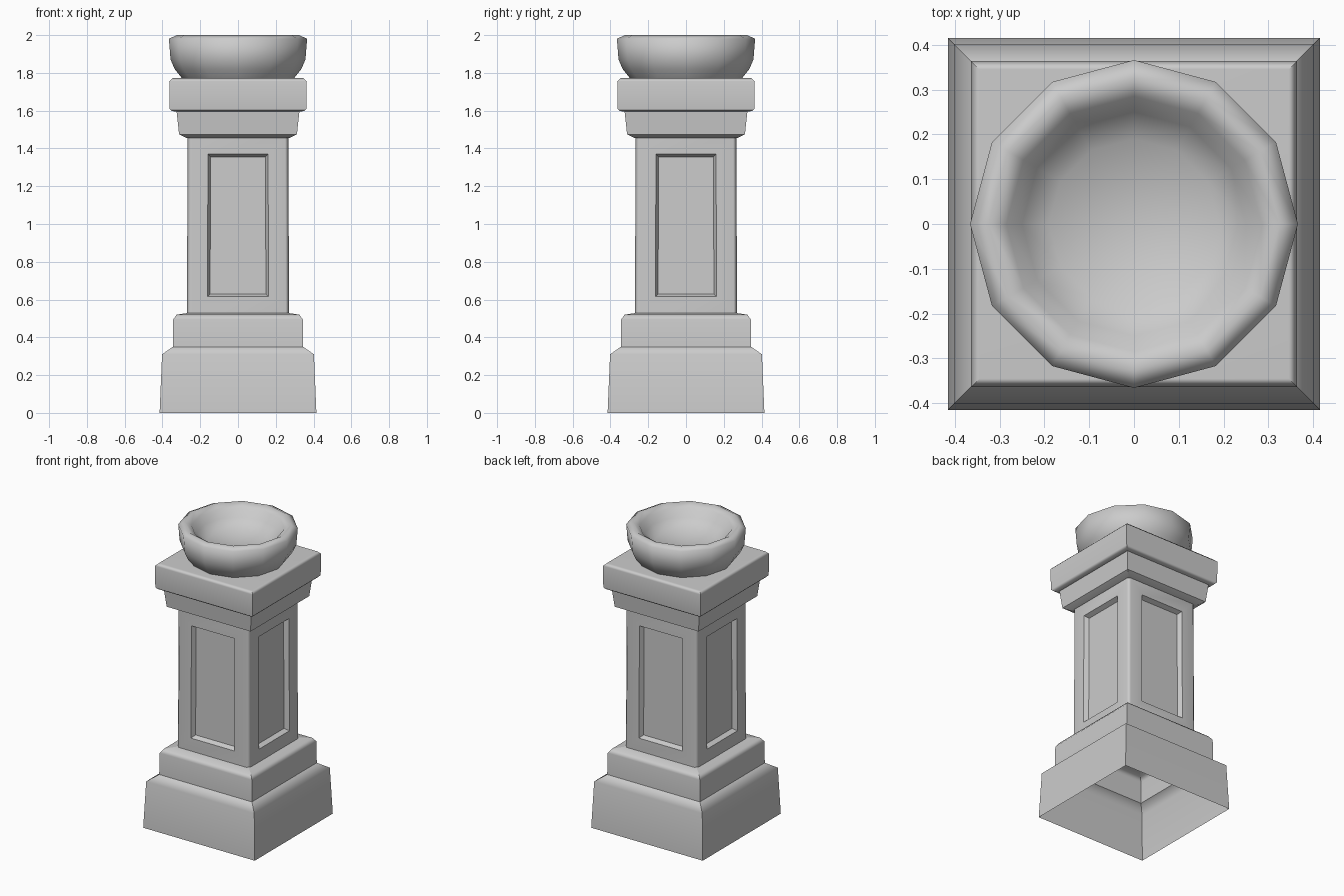
import bpy, bmesh, math

if "Cube" in bpy.data.objects:
    bpy.data.objects.remove(bpy.data.objects["Cube"])

stone = bpy.data.materials.new("grey stone")
stone.use_nodes = True
GREY = (0.6, 0.6, 0.6, 1)
stone.diffuse_color = GREY
stone.node_tree.nodes["Principled BSDF"].inputs["Base Color"].default_value = GREY


def finish(bm, name, angle, weighted=True):
    """Turn a bmesh into a softly shaded stone object."""
    bmesh.ops.remove_doubles(bm, verts=bm.verts, dist=0.0001)
    mesh = bpy.data.meshes.new(name)
    bm.to_mesh(mesh)
    bm.free()
    mesh.materials.append(stone)
    obj = bpy.data.objects.new(name, mesh)
    bpy.context.collection.objects.link(obj)
    bpy.ops.object.select_all(action='DESELECT')
    obj.select_set(True)
    bpy.context.view_layer.objects.active = obj
    bpy.ops.object.shade_smooth_by_angle(angle=math.radians(angle))
    if weighted:
        # Keep broad faces flat and let narrow bevels carry the gradient
        soft = obj.modifiers.new("soft bevels", 'WEIGHTED_NORMAL')
        soft.keep_sharp = True


def square(h):
    return [(-h, -h), (h, -h), (h, h), (-h, h)]


def chamfered_square(h, c=0.018):
    k = h - c
    return [(-k, -h), (k, -h), (h, -k), (h, k),
            (k, h), (-k, h), (-h, k), (-h, -k)]


def ngon(r, n=12):
    return [(r * math.cos(math.tau * i / n), r * math.sin(math.tau * i / n))
            for i in range(n)]


def loft(profile, outline, cap=False):
    """Stack outlines from (size, height) pairs and skin them."""
    bm = bmesh.new()
    rings = [[bm.verts.new((x, y, z)) for x, y in outline(size)]
             for size, z in profile]
    for low, high in zip(rings, rings[1:]):
        n = len(low)
        for i in range(n):
            j = (i + 1) % n
            bm.faces.new((low[i], low[j], high[j], high[i]))
    if cap:
        bm.faces.new(rings[-1])
    if outline is square:
        # Corners stay crisp, level edges may be soft
        for e in bm.edges:
            e.smooth = abs(e.verts[0].co.z - e.verts[1].co.z) < 0.0001
    bm.normal_update()
    return bm


# Stepped plinth, hollow and open underneath
foot = [(0.415, 0), (0.402, 0.31), (0.345, 0.35)]
finish(loft(foot, square), "plinth_foot", 60)
step = [(0.345, 0.35), (0.343, 0.495), (0.325, 0.52), (0.26, 0.53)]
finish(loft(step, square), "plinth_step", 60)

# Shaft with chamfered corners and a sunken panel on each side
bm = loft([(0.27, 0.525), (0.267, 1.46)], chamfered_square)
sides = [f for f in bm.faces if f.calc_area() > 0.2]
bmesh.ops.inset_individual(bm, faces=sides, thickness=0.09, use_even_offset=True)
bm.normal_update()
bmesh.ops.inset_individual(bm, faces=sides, thickness=0.014, depth=-0.03,
                           use_even_offset=True)
finish(bm, "shaft", 50)

# Flared neck and square slab
capital = [(0.26, 1.455), (0.275, 1.456), (0.312, 1.475), (0.325, 1.595),
           (0.35, 1.598), (0.362, 1.61), (0.364, 1.755), (0.345, 1.773)]
finish(loft(capital, square, cap=True), "capital", 56)

# Twelve-sided bowl with a rounded rim and a dished inside
bowl = [(0.295, 1.77), (0.335, 1.82), (0.357, 1.87), (0.366, 1.98),
        (0.325, 2.0), (0.285, 1.975), (0.25, 1.925), (0.19, 1.88), (0.0, 1.865)]
finish(loft(bowl, ngon), "bowl", 89, weighted=False)
